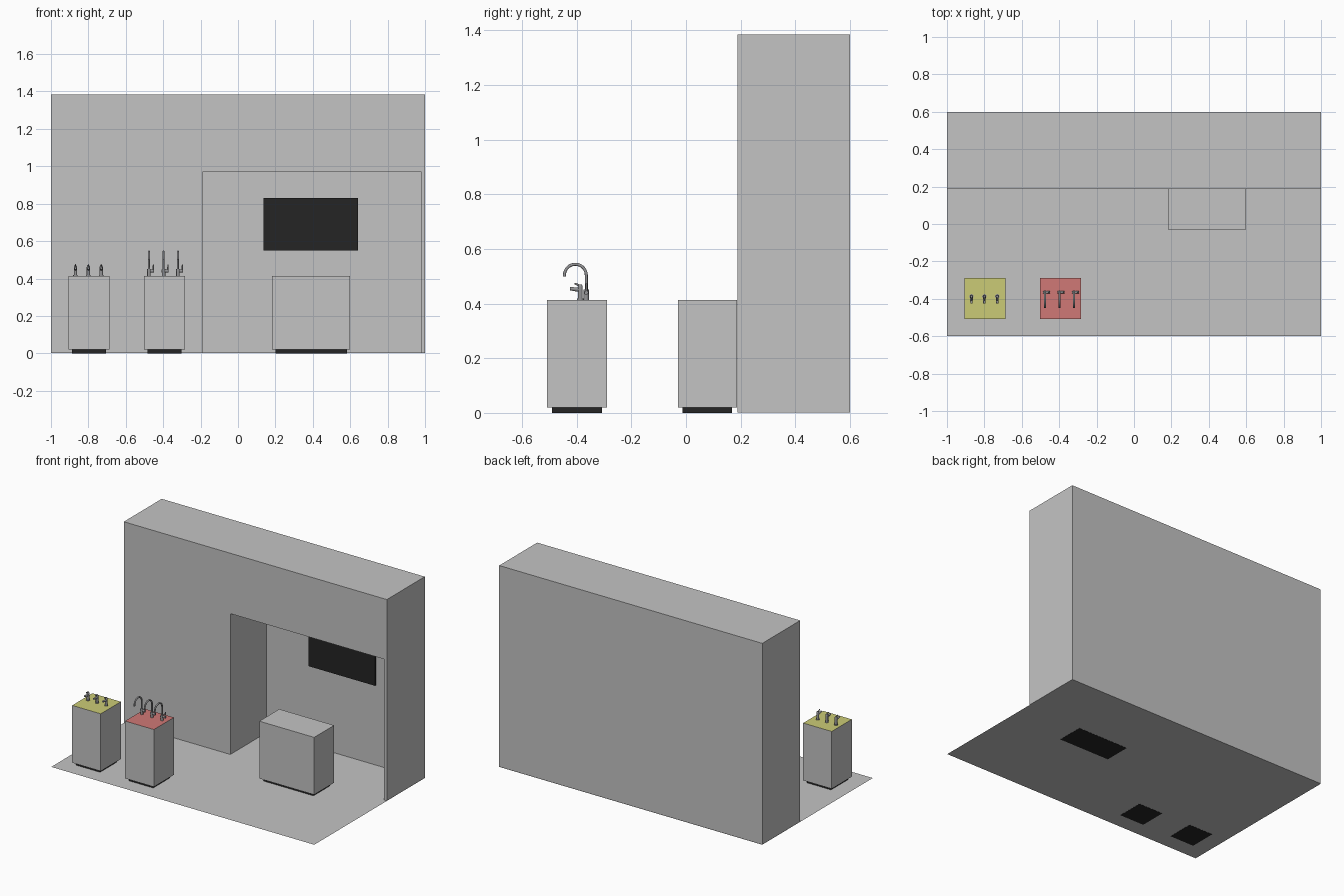
import bpy, bmesh, math
from mathutils import Vector

cube = bpy.data.objects.get("Cube")
if cube:
    bpy.data.objects.remove(cube, do_unlink=True)


def material(name, rgb):
    m = bpy.data.materials.new(name)
    m.use_nodes = True
    m.diffuse_color = (*rgb, 1)
    m.node_tree.nodes["Principled BSDF"].inputs["Base Color"].default_value = (*rgb, 1)
    return m


GREY = material("light grey", (0.55, 0.55, 0.55))
BLACK = material("black", (0.018, 0.018, 0.018))
RED = material("soft red", (0.63, 0.19, 0.18))
YELLOW = material("soft yellow", (0.60, 0.60, 0.18))
METAL = material("tap metal", (0.30, 0.30, 0.31))


def finish(bm, name, mats):
    bmesh.ops.recalc_face_normals(bm, faces=bm.faces)
    mesh = bpy.data.meshes.new(name)
    bm.to_mesh(mesh)
    bm.free()
    for m in mats:
        mesh.materials.append(m)
    ob = bpy.data.objects.new(name, mesh)
    bpy.context.collection.objects.link(ob)
    return ob


def box(name, x, y, z, mat, top=None):
    """Box from (min, max) ranges, with an optional colour for the top face."""
    bm = bmesh.new()
    bmesh.ops.create_cube(bm, size=1)
    for v in bm.verts:
        v.co = [r[0] if c < 0 else r[1] for c, r in zip(v.co, (x, y, z))]
    bm.normal_update()
    if top:
        for f in bm.faces:
            f.material_index = int(f.normal.z > 0.9)
    return finish(bm, name, [mat, top] if top else [mat])


def rod(bm, a, b, r1, r2=None):
    """Capped rod between two points, added to a bmesh."""
    a, b = Vector(a), Vector(b)
    new = bmesh.ops.create_cone(bm, cap_ends=True, segments=16, radius1=r1,
                                radius2=r1 if r2 is None else r2, depth=(b - a).length)["verts"]
    rot = Vector((0, 0, 1)).rotation_difference(b - a).to_matrix()
    for v in new:
        v.co = rot @ v.co + (a + b) / 2


def tube(bm, path, r, sides=12):
    """Sweep a circle along a path lying in a plane of constant x."""
    rings = []
    for i, p in enumerate(path):
        t = (path[min(i + 1, len(path) - 1)] - path[max(i - 1, 0)]).normalized()
        u = Vector((1, 0, 0))
        w = t.cross(u)
        rings.append([bm.verts.new(p + r * (math.cos(k) * u + math.sin(k) * w))
                      for k in (2 * math.pi * j / sides for j in range(sides))])
    for a, b in zip(rings, rings[1:]):
        for j in range(sides):
            k = (j + 1) % sides
            bm.faces.new((a[j], a[k], b[k], b[j]))
    bm.faces.new(rings[0])
    bm.faces.new(rings[-1])


def smooth(ob):
    bpy.ops.object.select_all(action="DESELECT")
    ob.select_set(True)
    bpy.context.view_layer.objects.active = ob
    bpy.ops.object.shade_smooth_by_angle(angle=math.radians(40))


# Floor sheet
bm = bmesh.new()
bmesh.ops.create_grid(bm, x_segments=1, y_segments=1, size=1)
for v in bm.verts:
    v.co = (v.co.x, v.co.y * 0.6, 0.001)
finish(bm, "floor", [GREY])

# Deep wall with a niche cut into its front
wall = box("wall", (-1, 1), (0.188, 0.6), (0.002, 1.385), GREY)
cutter = box("niche_cutter", (-0.19, 0.98), (0.1, 0.58), (-0.1, 0.97), GREY)
cutter.hide_render = True
cut = wall.modifiers.new("niche", "BOOLEAN")
cut.operation = "DIFFERENCE"
cut.solver = "EXACT"
cut.object = cutter
bpy.context.view_layer.objects.active = wall
bpy.ops.object.modifier_apply(modifier="niche")
bpy.data.objects.remove(cutter, do_unlink=True)

# Screen on the back of the niche
box("screen", (0.137, 0.642), (0.571, 0.5805), (0.55, 0.83), BLACK)


# Cabinets on recessed plinths
def cabinet(name, x, y, top=None):
    box(name, x, y, (0.02, 0.414), GREY, top)
    box(name + "_plinth", (x[0] + 0.018, x[1] - 0.018), (y[0] + 0.018, y[1] - 0.018),
        (0, 0.021), BLACK)


cabinet("counter", (0.183, 0.6), (-0.03, 0.187))
cabinet("yellow_pedestal", (-0.905, -0.688), (-0.508, -0.29), YELLOW)
cabinet("red_pedestal", (-0.503, -0.284), (-0.508, -0.29), RED)

TOP = 0.414
# Short basin taps
for i, x in enumerate((-0.869, -0.80, -0.731)):
    bm = bmesh.new()
    y = -0.387
    rod(bm, (x, y, TOP), (x, y, TOP + 0.004), 0.012)
    rod(bm, (x, y, TOP), (x, y, 0.462), 0.009)
    rod(bm, (x, y, 0.462), (x, y, 0.470), 0.009, 0.006)
    rod(bm, (x, y, 0.450), (x, -0.425, 0.455), 0.008, 0.006)
    rod(bm, (x, y, 0.465), (x, -0.408, 0.474), 0.004, 0.003)
    smooth(finish(bm, f"basin_tap_{i + 1}", [METAL]))

# Tall gooseneck taps with a side lever
for i, x in enumerate((-0.476, -0.398, -0.321)):
    bm = bmesh.new()
    y, r, zc = -0.365, 0.040, 0.504
    path = [Vector((x, y, TOP)), Vector((x, y, 0.46))]
    path += [Vector((x, y - r + r * math.cos(a), zc + r * math.sin(a)))
             for a in (math.pi * k / 16 for k in range(17))]
    path.append(Vector((x, y - 2 * r, zc - 0.004)))
    tube(bm, path, 0.0055)
    rod(bm, (x, y, TOP), (x, y, 0.452), 0.0095)
    rod(bm, (x - 0.010, y, 0.440), (x + 0.026, y, 0.440), 0.0075)
    rod(bm, (x + 0.022, y, 0.440), (x + 0.024, y, 0.474), 0.0035)
    smooth(finish(bm, f"gooseneck_tap_{i + 1}", [METAL]))
